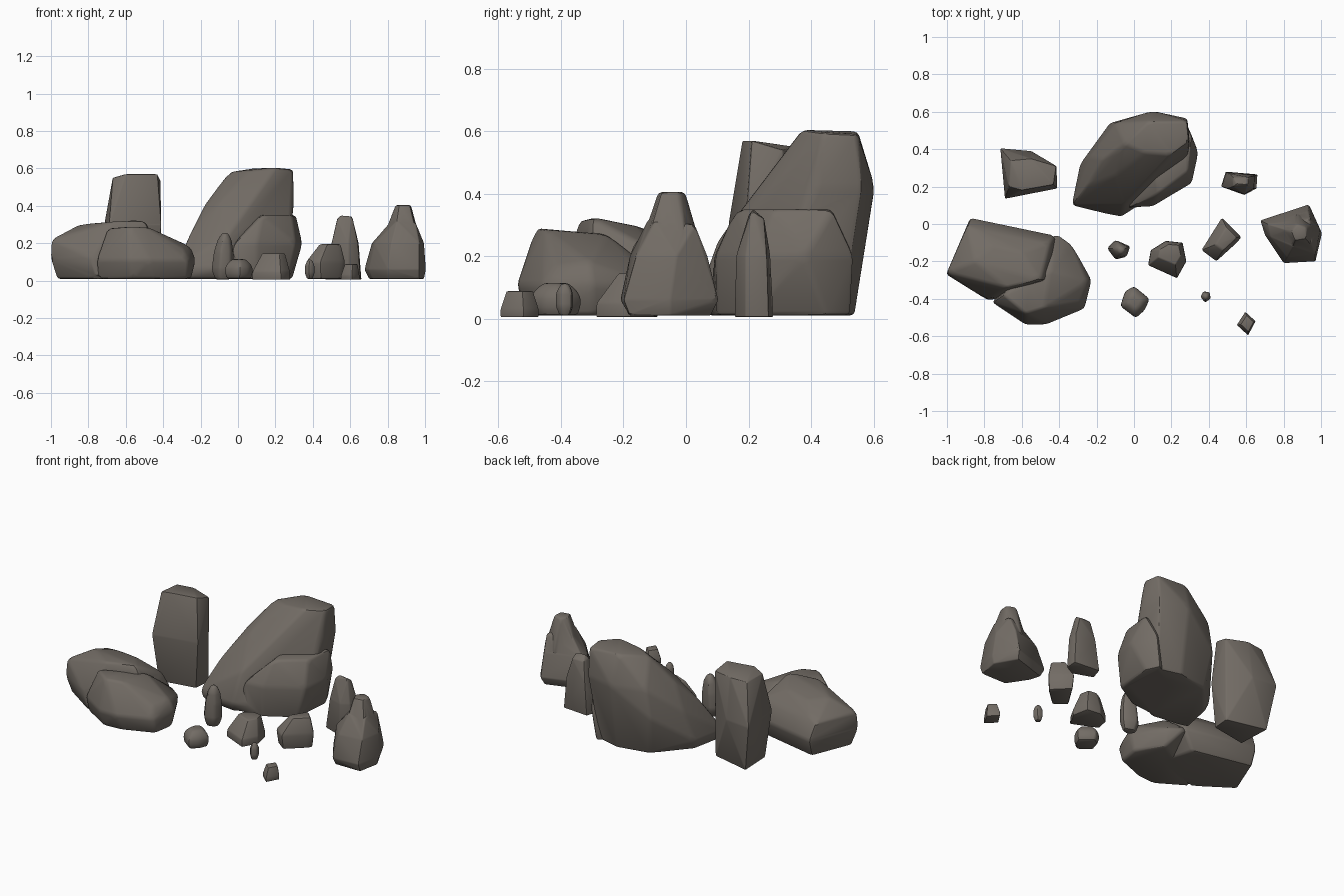
import bpy, bmesh, math

stone = bpy.data.materials.new("grey brown stone")
stone.diffuse_color = (0.17, 0.15, 0.13, 1)


def hull(name, layers, points=(), bevel=0.012):
    """Chipped stone: hull of outlines at given heights plus loose points."""
    bm = bmesh.new()
    for z, outline in layers:
        for x, y in outline:
            bm.verts.new((x, y, z))
    for p in points:
        bm.verts.new(p)
    r = bmesh.ops.convex_hull(bm, input=bm.verts)
    loose = {v for v in r["geom_interior"] + r["geom_unused"] if isinstance(v, bmesh.types.BMVert)}
    bmesh.ops.delete(bm, geom=list(loose), context='VERTS')
    bmesh.ops.dissolve_limit(bm, angle_limit=math.radians(6), verts=bm.verts, edges=bm.edges)
    bmesh.ops.bevel(bm, geom=list(bm.edges), offset=bevel, segments=2, profile=0.5,
                    affect='EDGES', clamp_overlap=True)
    bmesh.ops.recalc_face_normals(bm, faces=bm.faces)
    me = bpy.data.meshes.new(name)
    bm.to_mesh(me)
    bm.free()
    me.materials.append(stone)
    ob = bpy.data.objects.new(name, me)
    bpy.context.collection.objects.link(ob)
    return ob


def smooth(ob, angle=32):
    bpy.ops.object.select_all(action='DESELECT')
    ob.select_set(True)
    bpy.context.view_layer.objects.active = ob
    bpy.ops.object.shade_smooth_by_angle(angle=math.radians(angle))


def merge(ob, other):
    """Fuse a second lobe into a boulder."""
    bpy.context.view_layer.objects.active = ob
    m = ob.modifiers.new("lobe", 'BOOLEAN')
    m.operation, m.object, m.solver = 'UNION', other, 'EXACT'
    bpy.ops.object.modifier_apply(modifier="lobe")
    bpy.data.objects.remove(other)


def stone_from(name, outline, levels, bevel):
    """Small stone: one outline scaled about its centre at each (z, scale x, scale y, shift x, shift y)."""
    cx = sum(p[0] for p in outline) / len(outline)
    cy = sum(p[1] for p in outline) / len(outline)
    layers = [(z, [(cx + (x - cx) * sx + dx, cy + (y - cy) * sy + dy) for x, y in outline])
              for z, sx, sy, dx, dy in levels]
    smooth(hull(name, layers, bevel=bevel))


# large leaning boulder at the back, with a lower front-right lobe
big = hull("back_boulder", [
    (0.01, [(-.31, .1), (-.27, .3), (-.1, .5), (.1, .54), (.25, .5), (.26, .25), (-.08, .07)]),
    (0.07, [(-.335, .1), (-.29, .32), (-.07, .035)]),
    (0.25, [(-.26, .2), (-.24, .36), (-.13, .54), (.1, .56), (-.05, .1)]),
    (0.42, [(-.17, .35), (-.1, .54), (.1, .605), (.285, .565), (.3, .42), (.06, .22), (-.1, .26)]),
], [(-.05, .43, .58), (.06, .38, .59), (.2, .37, .605), (.295, .44, .595), (.285, .55, .59), (.08, .55, .6)], .015)
merge(big, hull("lobe", [
    (0.01, [(-.08, .08), (.1, .1), (.27, .2), (.29, .45), (.25, .53), (.05, .4)]),
    (0.2, [(.1, .095), (.31, .22), (.345, .38), (.28, .54), (-.02, .09)]),
    (0.35, [(.13, .16), (.29, .28), (.31, .47), (.1, .4)]),
], [], .015))
smooth(big)

# wide low boulder at the front left, two lobes
low = hull("left_boulder", [
    (0.01, [(-.97, -.25), (-.87, 0), (-.5, -.08), (-.45, -.3), (-.75, -.4)]),
    (0.12, [(-1.005, -.27), (-.875, .035), (-.6, -.03), (-.42, -.06), (-.4, -.3), (-.78, -.41)]),
    (0.22, [(-1, -.26), (-.89, -.01), (-.6, -.06), (-.45, -.1)]),
], [(-.85, -.2, .3), (-.75, -.12, .285), (-.6, -.15, .295), (-.5, -.3, .325), (-.68, -.34, .315)], .015)
merge(low, hull("lobe", [
    (0.01, [(-.75, -.4), (-.57, -.51), (-.45, -.5), (-.27, -.43), (-.25, -.3), (-.35, -.14)]),
    (0.11, [(-.76, -.42), (-.58, -.54), (-.47, -.54), (-.265, -.455), (-.225, -.3), (-.33, -.11), (-.42, -.045)]),
], [(-.7, -.38, .28), (-.58, -.48, .29), (-.48, -.45, .285), (-.45, -.25, .27),
    (-.25, -.31, .18), (-.29, -.42, .17)], .015))
smooth(low)

# standing slab at the back left
smooth(hull("standing_slab", [
    (0.01, [(-.67, .37), (-.66, .16), (-.43, .2), (-.42, .31)]),
    (0.3, [(-.715, .405), (-.69, .135), (-.41, .19), (-.41, .32), (-.55, .39)]),
], [(-.66, .34, .545), (-.67, .2, .55), (-.6, .18, .57), (-.43, .21, .57), (-.415, .31, .54),
    (-.55, .35, .55)], .006), 25)

# pointed rock on the right, broad base with a narrower peak
peak = hull("right_rock", [
    (0.01, [(.7, .01), (.72, -.06), (.8, -.18), (.97, -.18), (.995, -.05), (.92, .08)]),
    (0.06, [(.675, .02), (.7, -.06), (.8, -.21), (.97, -.2), (1.005, -.05), (.935, .105), (.76, .05)]),
    (0.2, [(.715, 0), (.73, -.07), (.82, -.18), (.97, -.16), (.995, -.03), (.93, .07)]),
], [(.81, -.03, .31), (.85, -.12, .32), (.95, -.1, .31), (.94, .03, .3)], .015)
merge(peak, hull("tip", [
    (0.2, [(.76, -.02), (.83, -.16), (.97, -.14), (.98, 0), (.88, .06)]),
    (0.405, [(.84, -.04), (.86, -.09), (.92, -.08), (.925, -.02), (.87, 0)]),
], [], .012))
smooth(peak)

# narrow spike behind the right rock
smooth(hull("spike_rock", [
    (0.005, [(.465, .2), (.49, .28), (.66, .265), (.655, .19), (.59, .155)]),
    (0.2, [(.5, .19), (.51, .27), (.645, .26), (.64, .19), (.59, .16)]),
], [(.53, .2, .33), (.55, .215, .35), (.61, .21, .345), (.61, .25, .32), (.53, .25, .32)], .005), 25)

# small stones scattered in front
stone_from("block_stone", [(.47, .035), (.575, -.07), (.55, -.1), (.44, -.2), (.36, -.14)],
           [(.01, .9, .9, 0, 0), (.1, 1, 1, 0, 0), (.195, .55, .55, .02, .01)], .01)
stone_from("flat_top_stone", [(.075, -.22), (.09, -.14), (.17, -.09), (.26, -.1), (.28, -.2), (.23, -.29)],
           [(.005, 1, 1, 0, 0), (.05, .98, .98, 0, 0), (.145, .6, .55, .01, .02)], .006)
stone_from("round_stone", [(-.075, -.44), (-.05, -.36), (0, -.33), (.085, -.4), (.06, -.46), (.01, -.505)],
           [(.01, .85, .85, 0, 0), (.05, 1, 1, 0, 0), (.085, .9, .9, 0, 0), (.115, .5, .5, 0, 0)], .014)
stone_from("upright_stone", [(-.145, -.13), (-.1, -.085), (-.02, -.12), (-.04, -.175), (-.1, -.19)],
           [(.005, .7, .6, 0, 0), (.06, 1, 1, 0, 0), (.15, .9, .95, .005, 0), (.22, .65, .75, .01, 0),
            (.255, .3, .35, .012, 0)], .012)
stone_from("pebble", [(.355, -.39), (.37, -.36), (.405, -.365), (.41, -.4), (.38, -.42)],
           [(.01, .6, .6, 0, 0), (.04, 1, 1, 0, 0), (.085, .95, .95, 0, 0), (.112, .45, .45, 0, 0)], .008)
stone_from("front_stone", [(.55, -.54), (.595, -.47), (.65, -.52), (.61, -.595)],
           [(.005, 1, 1, 0, 0), (.03, 1, 1, 0, 0), (.088, .7, .7, .005, 0)], .004)
